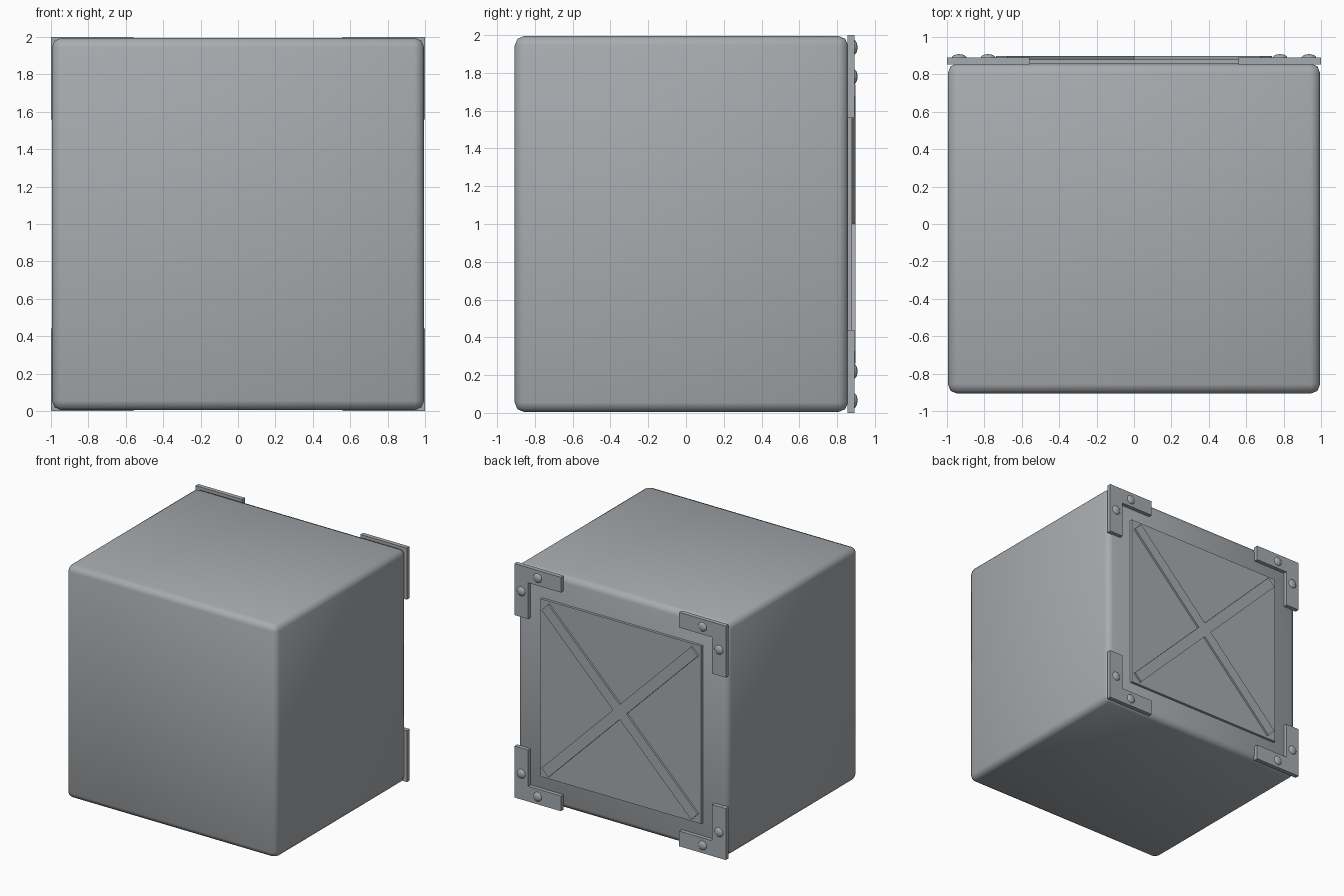
import bpy, bmesh, math
from mathutils import Matrix

cube = bpy.data.objects.get("Cube")
if cube:
    bpy.data.objects.remove(cube, do_unlink=True)

steel = bpy.data.materials.new("grey_steel")
steel.use_nodes = True
colour = (0.39, 0.41, 0.43, 1)
steel.diffuse_color = colour
steel.node_tree.nodes["Principled BSDF"].inputs["Base Color"].default_value = colour


def finish(name, bm, smooth=False):
    bmesh.ops.recalc_face_normals(bm, faces=bm.faces[:])
    for face in bm.faces:
        face.smooth = smooth
    mesh = bpy.data.meshes.new(name)
    bm.to_mesh(mesh)
    bm.free()
    mesh.materials.append(steel)
    obj = bpy.data.objects.new(name, mesh)
    bpy.context.scene.collection.objects.link(obj)
    return obj


def plate(name, outline, y0, y1):
    """Extrude an outline, given about the middle of the back, from y0 to y1."""
    bm = bmesh.new()
    face = bm.faces.new([bm.verts.new((x, y0, z + 1)) for x, z in outline])
    extruded = bmesh.ops.extrude_face_region(bm, geom=[face])["geom"]
    moved = [v for v in extruded if isinstance(v, bmesh.types.BMVert)]
    bmesh.ops.translate(bm, verts=moved, vec=(0, y1 - y0, 0))
    return finish(name, bm)


# Rounded, softly shaded body
bm = bmesh.new()
bmesh.ops.create_cube(bm, size=1)
bmesh.ops.scale(bm, vec=(1.99, 1.765, 1.99), verts=bm.verts[:])
bmesh.ops.translate(bm, vec=(0, -0.0245, 1), verts=bm.verts[:])
bmesh.ops.bevel(bm, geom=bm.edges[:], offset=0.05, segments=2,
                profile=0.5, affect='EDGES')
finish("body", bm, smooth=True)

# Raised square panel on the back
p = 0.76
plate("back_panel", [(-p, -p), (p, -p), (p, p), (-p, p)], 0.84, 0.88)

# Diagonal cross brace: one arm outline repeated in four directions
w, arm = 0.045, 1.0
outline = []
for i in range(4):
    a = math.radians(45 + 90 * i)
    c, s = math.cos(a), math.sin(a)
    for u, v in ((arm, -w), (arm, w), (w, w)):
        outline.append((u * c - v * s, u * s + v * c))
plate("cross_brace", outline, 0.87, 0.897)

# Corner brackets, each with two domed rivets
near, inner = 0.56, 0.87
for sx, side in ((1, "left"), (-1, "right")):
    for sz, level in ((1, "upper"), (-1, "lower")):
        label = f"{level}_{side}"
        corner = [(1, 1), (near, 1), (near, inner), (inner, inner),
                  (inner, near), (1, near)]
        plate(f"{label}_bracket", [(sx * x, sz * z) for x, z in corner],
              0.854, 0.891)
        for n, (x, z) in enumerate(((0.78, 0.935), (0.935, 0.78))):
            bm = bmesh.new()
            bmesh.ops.create_uvsphere(bm, u_segments=16, v_segments=10, radius=0.04)
            bmesh.ops.transform(
                bm, verts=bm.verts[:],
                matrix=Matrix.Translation((sx * x, 0.888, 1 + sz * z))
                @ Matrix.Diagonal((1, 0.5, 1, 1))
                @ Matrix.Rotation(math.pi / 2, 4, 'X'))
            finish(f"{label}_rivet_{n + 1}", bm, smooth=True)
